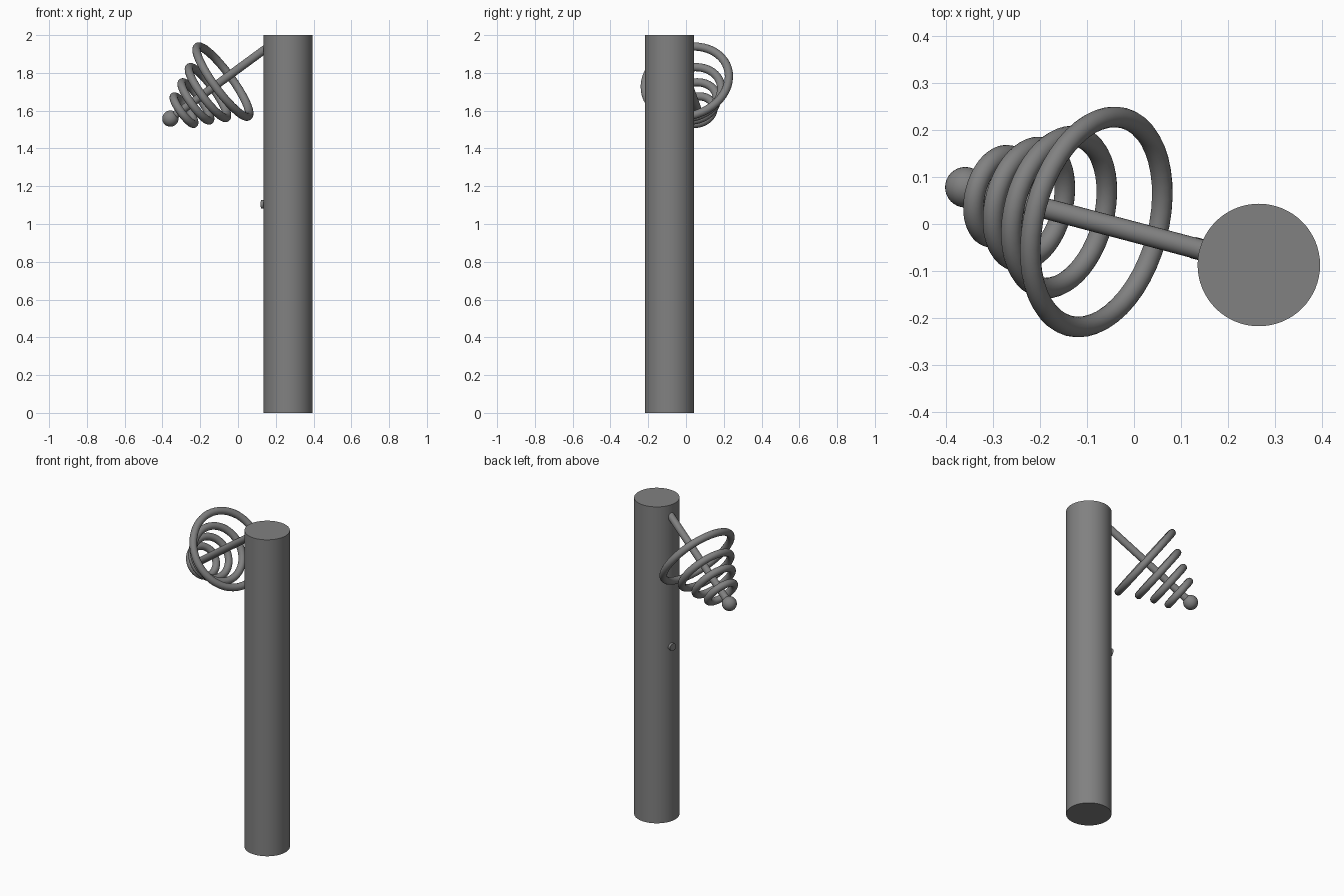
import bpy, math
from mathutils import Vector

if "Cube" in bpy.data.objects:
    bpy.data.objects.remove(bpy.data.objects["Cube"])

grey = bpy.data.materials.new("steel_grey")
grey.diffuse_color = (0.22, 0.22, 0.22, 1)
grey.use_nodes = True
grey.node_tree.nodes["Principled BSDF"].inputs["Base Color"].default_value = grey.diffuse_color

POLE = Vector((0.265, -0.087, 0))
TIP = Vector((-0.358, 0.078, 1.558))            # ball at the end of the rod
AXIS = Vector((1, -0.265, 0.733)).normalized()  # from the tip up to the pole
OUT = Vector((-0.966, 0.256, 0)).normalized()   # horizontal, away from the pole


def finish(name):
    ob = bpy.context.object
    ob.name = name
    ob.data.materials.append(grey)
    bpy.ops.object.shade_smooth_by_angle(angle=math.radians(40))
    return ob


def tube(name, a, b, radius, sides):
    d = b - a
    bpy.ops.mesh.primitive_cylinder_add(
        vertices=sides, radius=radius, depth=d.length, location=(a + b) / 2,
        rotation=d.to_track_quat('Z', 'Y').to_euler())
    return finish(name)


# Main pole
tube("pole", POLE, POLE + Vector((0, 0, 2)), 0.13, 64)

# Slanted rod carrying the rings, running just inside the pole
tube("antenna_rod", TIP, TIP + AXIS * 0.70, 0.022, 24)

# Ball on the tip
bpy.ops.mesh.primitive_uv_sphere_add(segments=32, ring_count=16, radius=0.043, location=TIP)
finish("tip_ball")

# Rings growing towards the pole: (x of centre, radius)
for i, (x, r) in enumerate([(-0.286, 0.089), (-0.223, 0.124), (-0.159, 0.165), (-0.08, 0.228)]):
    centre = TIP + AXIS * ((x - TIP.x) / AXIS.x) - Vector((0, 0, 0.008))
    bpy.ops.mesh.primitive_torus_add(
        major_radius=r, minor_radius=0.022, major_segments=48, minor_segments=16,
        location=centre, rotation=AXIS.to_track_quat('Z', 'Y').to_euler())
    finish(f"ring_{i + 1}")

# Small button on the pole below the rod
base = POLE + Vector((0, 0, 1.104))
tube("pole_button", base + OUT * 0.10, base + OUT * 0.145, 0.023, 24)
